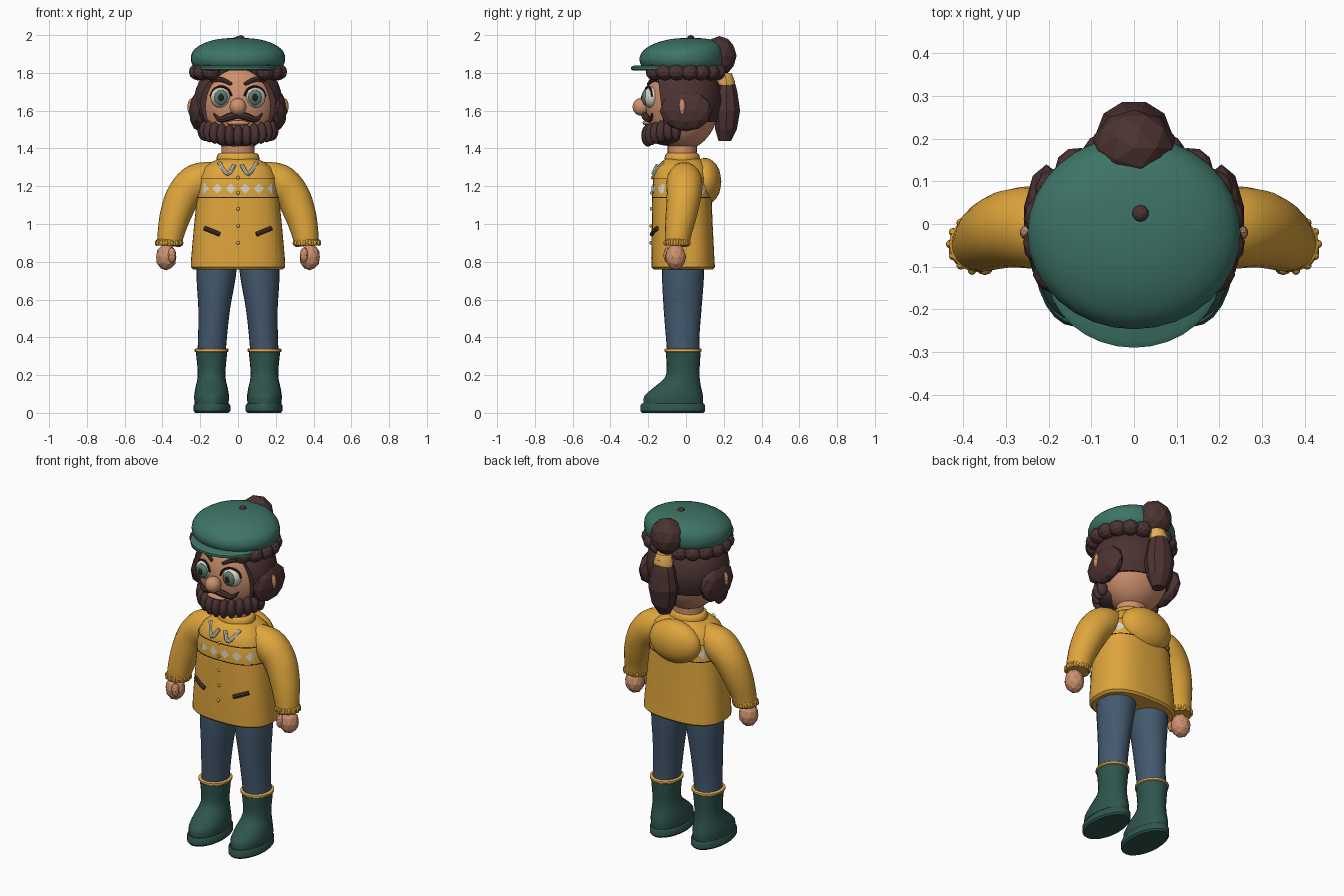
import bpy, bmesh
from math import sin, cos, pi, radians
from mathutils import Vector, Matrix

cube = bpy.data.objects.get("Cube")
if cube:
    bpy.data.objects.remove(cube, do_unlink=True)


def material(name, r, g, b):
    m = bpy.data.materials.new(name)
    m.use_nodes = True
    m.diffuse_color = (r, g, b, 1)
    m.node_tree.nodes["Principled BSDF"].inputs["Base Color"].default_value = (r, g, b, 1)
    return m


YELLOW = material("mustard wool", .74, .38, .045)
TRIM = material("pale yellow trim", .85, .46, .10)
HAIR = material("dark brown hair", .072, .033, .032)
SKIN = material("skin", .62, .28, .155)
GREEN = material("cap green", .048, .175, .135)
BOOT = material("boot green", .028, .09, .075)
DENIM = material("denim blue", .056, .10, .155)
WHITE = material("off white", .68, .66, .56)
DARK = material("near black", .02, .014, .012)
IRIS = material("grey green iris", .10, .20, .17)


def finish(name, bm, mat, smooth=True):
    bmesh.ops.recalc_face_normals(bm, faces=bm.faces)
    me = bpy.data.meshes.new(name)
    bm.to_mesh(me)
    bm.free()
    me.materials.append(mat)
    if smooth:
        me.shade_smooth()
        me.set_sharp_from_angle(angle=radians(40))
    ob = bpy.data.objects.new(name, me)
    bpy.context.collection.objects.link(ob)
    return ob


def skin_rings(name, rings, mat, smooth=True):
    bm = bmesh.new()
    loops = [[bm.verts.new(p) for p in ring] for ring in rings]
    n = len(loops[0])
    for a, b in zip(loops, loops[1:]):
        for i in range(n):
            j = (i + 1) % n
            bm.faces.new((a[i], a[j], b[j], b[i]))
    bm.faces.new(loops[0])
    bm.faces.new(loops[-1])
    return finish(name, bm, mat, smooth)


def spline(rows, steps):
    """Catmull-Rom through rows of numbers."""
    out = []
    for i in range(len(rows) - 1):
        p = [Vector(rows[max(0, min(len(rows) - 1, i + k))]) for k in (-1, 0, 1, 2)]
        for s in range(steps):
            t = s / steps
            out.append(p[1] + .5 * t * ((p[2] - p[0]) + t * (
                2 * p[0] - 5 * p[1] + 4 * p[2] - p[3] + t * (3 * (p[1] - p[2]) + p[3] - p[0]))))
    return out + [Vector(rows[-1])]


def power(v, p):
    return (1 if v > 0 else -1) * abs(v) ** (2 / p)


def loft(name, rows, mat, cx=0, n=24, steps=3, p=2, smooth=True):
    """Stack of horizontal rings, each row being z, centre y, x radius, y radius."""
    rings = []
    for z, cy, rx, ry in (spline(rows, steps) if steps > 1 else rows):
        angles = [2 * pi * i / n for i in range(n)]
        rings.append([(cx + rx * power(cos(a), p), cy + ry * power(sin(a), p), z) for a in angles])
    return skin_rings(name, rings, mat, smooth)


def tube(name, rows, mat, n=10, steps=4):
    """Tapered tube, each row being x, y, z, radius (as a Vector of four)."""
    pts = spline(rows, steps)
    rings = []
    for i, q in enumerate(pts):
        d = (pts[min(i + 1, len(pts) - 1)] - pts[max(i - 1, 0)]).to_3d().normalized()
        u = d.cross(Vector((0, 1, 0))).normalized()
        v = d.cross(u)
        rings.append([q.to_3d() + q.w * (u * cos(2 * pi * k / n) + v * sin(2 * pi * k / n))
                      for k in range(n)])
    return skin_rings(name, rings, mat)


def blob(name, loc, size, mat, detail=3, turn=0):
    bm = bmesh.new()
    m = Matrix.Translation(loc) @ Matrix.Rotation(turn, 4, 'Z') @ Matrix.Diagonal((*size, 1))
    bmesh.ops.create_icosphere(bm, subdivisions=detail, radius=1, matrix=m)
    return finish(name, bm, mat, detail > 2)


# Jacket body, with a lookup for points lying on its surface
BODY_POWER = 2.6
BODY = [(.76, -.015, .236, .157), (.772, -.015, .25, .168), (.82, -.017, .248, .167),
        (1.0, -.02, .232, .161), (1.15, -.022, .216, .157), (1.25, -.022, .205, .152),
        (1.30, -.02, .178, .136), (1.33, -.018, .135, .112), (1.345, -.018, .10, .09)]


def body_at(z):
    for a, b in zip(BODY, BODY[1:]):
        if a[0] <= z <= b[0]:
            return Vector(a).lerp(Vector(b), (z - a[0]) / (b[0] - a[0]))


def on_body(x, z, side=-1, lift=.005):
    _, cy, rx, ry = body_at(z)
    y = cy + side * (lift + ry * max(0, 1 - abs(x / rx) ** BODY_POWER) ** (1 / BODY_POWER))
    return Vector((x, y, z))


loft("jacket_body", BODY, YELLOW, n=48, steps=1, p=BODY_POWER)
loft("collar", [(1.325, -.02, .105, .088), (1.335, -.02, .115, .095),
                (1.365, -.02, .11, .09), (1.375, -.02, .098, .08)], YELLOW, steps=2)
blob("hood", (0, .10, 1.225), (.165, .087, .125), YELLOW)
for z in (1.14, 1.24):
    _, cy, rx, ry = body_at(z)
    loft("band_seam", [(z - .002, cy, rx + .002, ry + .002), (z + .002, cy, rx + .002, ry + .002)],
         DARK, n=48, steps=1, p=BODY_POWER)

# Diamonds around the chest
for side in (-1, 1):
    for x in (-.18, -.11, -.038, .038, .11, .18):
        bm = bmesh.new()
        centre = bm.verts.new(on_body(x, 1.188, side))
        tips = [bm.verts.new(on_body(x + dx, 1.188 + dz, side))
                for dx, dz in ((.027, 0), (0, .027), (-.027, 0), (0, -.027))]
        for i in range(4):
            bm.faces.new((centre, tips[i], tips[(i + 1) % 4]))
        finish("diamond", bm, WHITE, False)
for z in (.90, .99, 1.08, 1.165, 1.245):
    blob("button", on_body(0, z), (.009, .007, .009), TRIM)


def head_y(x, z):
    return -.02 - .195 * max(0, 1 - (x / .21) ** 2 - ((z - 1.64) / .25) ** 2) ** .5


def face_stroke(name, points, mat, lift=.004):
    tube(name, [(x, head_y(x, z) - lift, z, r) for x, z, r in points], mat, 8)


# Head, neck, nose and lip
blob("head", (0, -.02, 1.64), (.21, .195, .25), SKIN, 4)
loft("neck", [(1.33, -.02, .09, .075), (1.46, -.02, .085, .08)], SKIN, steps=1)
blob("nose", (0, -.238, 1.62), (.045, .045, .047), SKIN)
blob("lower_lip", (0, -.205, 1.535), (.06, .025, .014), SKIN)

# Paired parts
for s, label in ((1, "left_"), (-1, "right_")):
    # Arm
    tube(label + "sleeve", [(s * x, y, z, r) for x, y, z, r in (
        (.10, -.01, 1.265, .065), (.21, -.008, 1.228, .095), (.285, -.01, 1.155, .092),
        (.33, -.025, 1.05, .083), (.353, -.04, .96, .072), (.365, -.047, .89, .064))],
        YELLOW, 20)
    loft(label + "cuff", [(.885, -.047, .062, .062), (.89, -.047, .068, .066),
                          (.915, -.047, .068, .066), (.92, -.046, .062, .062)],
         YELLOW, s * .365, steps=1)
    for i in range(14):
        a = 2 * pi * i / 14
        blob(label + "cuff_rib", (s * .365 + .066 * cos(a), -.047 + .064 * sin(a), .90),
             (.01, .01, .016), YELLOW, 2)
    blob(label + "hand", (s * .38, -.055, .825), (.056, .055, .07), SKIN, 2)
    blob(label + "thumb", (s * .35, -.098, .835), (.022, .022, .042), SKIN, 2)
    # Leg and boot
    loft(label + "trouser_leg", [(.32, -.015, .075, .085), (.42, -.018, .077, .09),
                                 (.56, -.018, .085, .101), (.72, -.016, .104, .111),
                                 (.86, -.015, .108, .112)], DENIM, s * .137)
    bpy.context.collection.objects[label + "trouser_leg"].data.transform(
        Matrix.Shear('XY', 4, (-s * .06, 0)) @ Matrix.Translation((s * .022, 0, 0)))
    loft(label + "boot", [(.05, -.068, .09, .158), (.09, -.065, .092, .155),
                          (.135, -.045, .085, .125), (.18, -.022, .075, .095),
                          (.23, -.015, .074, .087), (.33, -.015, .084, .093)], BOOT, s * .14)
    loft(label + "boot_sole", [(0, -.07, .088, .162), (.01, -.07, .097, .171),
                               (.04, -.07, .097, .171), (.05, -.07, .09, .164)],
         BOOT, s * .138, steps=1)
    loft(label + "boot_trim", [(.322, -.015, .084, .093), (.326, -.015, .09, .098),
                               (.337, -.015, .09, .098), (.341, -.015, .084, .093)],
         TRIM, s * .14, steps=1)
    # Eye, brow, moustache
    blob(label + "eye", (s * .09, -.183, 1.67), (.055, .045, .056), WHITE)
    blob(label + "iris", (s * .09, -.215, 1.67), (.037, .019, .042), IRIS)
    blob(label + "pupil", (s * .09, -.225, 1.67), (.019, .013, .024), DARK)
    tube(label + "lash", [(s * (.09 + .056 * cos(a)), -.2 + .02 * cos(a), 1.67 + .058 * sin(a), .006)
                          for a in (.1, .8, 1.57, 2.3, 3.0)], DARK, 6)
    face_stroke(label + "brow", [(s * .035, 1.74, .009), (s * .09, 1.765, .013),
                                 (s * .14, 1.757, .011), (s * .172, 1.73, .004)], HAIR)
    face_stroke(label + "moustache", [(0, 1.578, .017), (s * .045, 1.568, .02),
                                      (s * .095, 1.553, .014), (s * .13, 1.585, .004)], HAIR, .012)
    # Ear and side hair
    blob(label + "side_hair", (s * .205, 0, 1.598), (.055, .14, .108), HAIR, 2)
    blob(label + "ear", (s * .25, -.02, 1.62), (.018, .018, .045), SKIN, 2)
    # Lapel and pocket
    for name, pts, r, mat in (
            ("lapel", ((.10, 1.325), (.055, 1.265), (.02, 1.312)), .011, WHITE),
            ("pocket", ((.097, .945), (.137, .962), (.177, .978)), .012, HAIR)):
        tube(label + name, [(*on_body(s * x, z), r) for x, z in pts], mat, 8)

# Beard: a core with overlapping curls along the jaw
blob("beard_core", (0, -.095, 1.475), (.185, .115, .06), HAIR)
for i in range(13):
    a = radians(-84 + 14 * i)
    blob("beard_curl", (.182 * sin(a), -.035 - .168 * cos(a), 1.468 + .032 * sin(a) ** 2),
         (.026, .034, .058), HAIR, 3, a)

# Hair shell cut open over the face and nape
bm = bmesh.new()
bmesh.ops.create_icosphere(bm, subdivisions=3, radius=1, matrix=Matrix.Translation(
    (0, -.02, 1.65)) @ Matrix.Diagonal((.237, .215, .22, 1)))
for co, no in (((0, 0, 1.54), (0, 0, 1)), ((0, -.13, 0), (0, 1, .12))):
    if no[1]:
        co = (0, -.14, 1.7)
    geom = bm.verts[:] + bm.edges[:] + bm.faces[:]
    bmesh.ops.bisect_plane(bm, geom=geom, plane_co=co, plane_no=no, clear_inner=True)
    bmesh.ops.holes_fill(bm, edges=[e for e in bm.edges if e.is_boundary])
finish("hair_shell", bm, HAIR)
for i in range(15):
    a = radians(-48 + 276 * i / 14)
    blob("hair_curl", (.215 * cos(a), -.02 + .195 * sin(a), 1.805), (.048, .05, .045), HAIR, 2, a)

# Bun and ponytail at the back
blob("hair_bun", (0, .178, 1.89), (.1, .09, .105), HAIR, 2)
loft("ponytail", [(1.44, .205, .035, .035), (1.5, .212, .07, .06), (1.6, .215, .088, .075),
                  (1.7, .215, .07, .06), (1.77, .215, .045, .04)], HAIR, n=10, steps=1, smooth=False)
loft("hair_tie", [(1.72, .215, .055, .045), (1.75, .215, .06, .048),
                  (1.80, .205, .045, .038)], TRIM, n=10, steps=1)

# Flat cap with peak and top knob
loft("cap", [(1.82, -.02, .222, .20), (1.845, -.02, .243, .22), (1.88, -.02, .25, .226),
             (1.92, -.012, .235, .212), (1.955, .005, .185, .172), (1.978, .02, .11, .105),
             (1.986, .025, .02, .02)], GREEN, n=32)
loft("cap_peak", [(1.812, -.11, .195, .17), (1.818, -.11, .205, .18),
                  (1.832, -.11, .205, .18), (1.84, -.11, .195, .165)], GREEN, n=32, steps=1)
blob("cap_knob", (.015, .025, 1.984), (.02, .02, .016), HAIR, 2)
